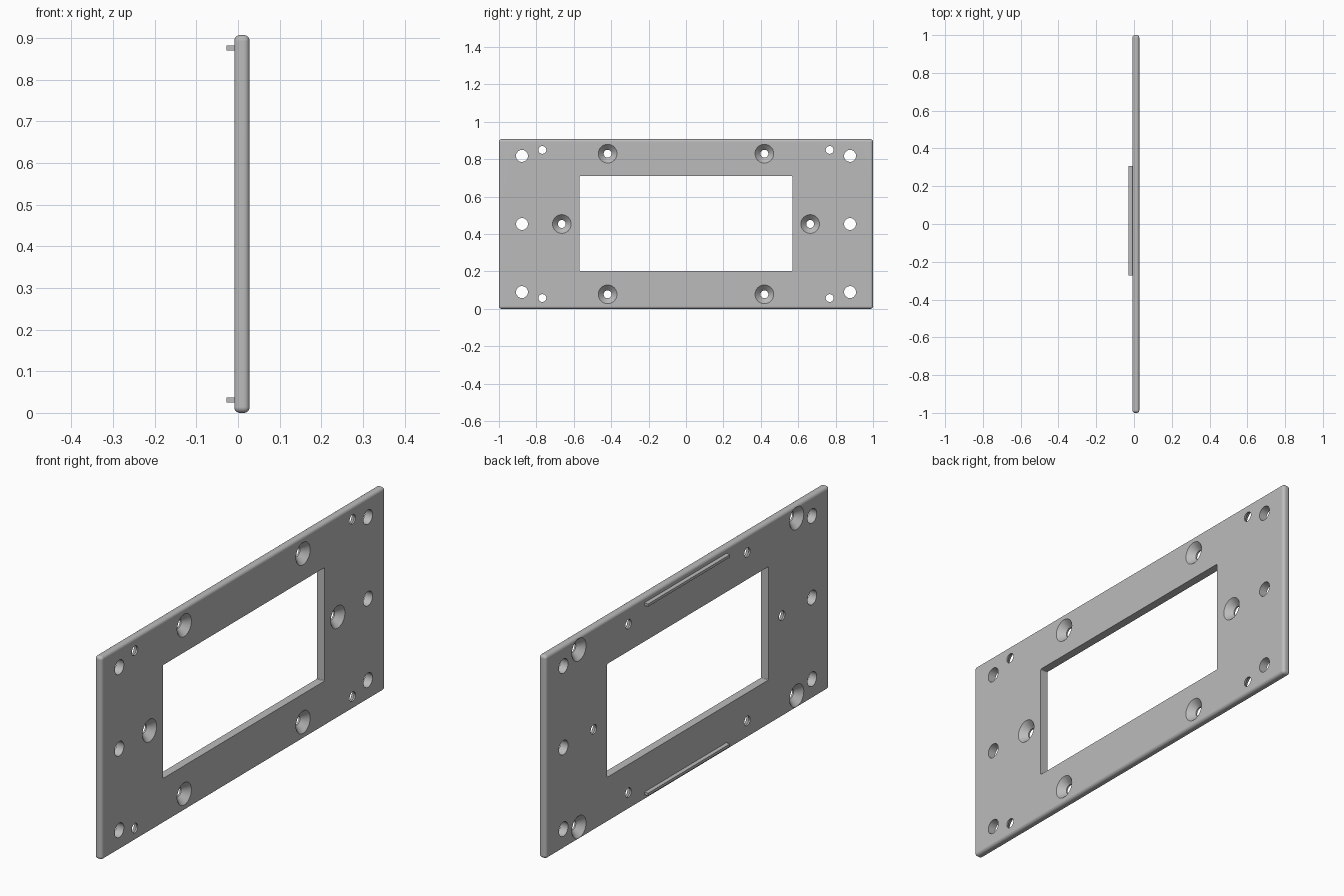
import bpy
import bmesh
from math import cos, sin, tau

if "Cube" in bpy.data.objects:
    bpy.data.objects.remove(bpy.data.objects["Cube"], do_unlink=True)

BACK, FRONT = -0.009, 0.028      # plate faces along x
HEIGHT = 0.907
MID = HEIGHT / 2

grey = bpy.data.materials.new("plain grey")
grey.use_nodes = True
colour = (0.5, 0.5, 0.5, 1)
grey.diffuse_color = colour
grey.node_tree.nodes["Principled BSDF"].inputs["Base Color"].default_value = colour


def add_box(bm, lo, hi):
    """Axis-aligned box between two corners."""
    verts = bmesh.ops.create_cube(bm, size=1)["verts"]
    for v in verts:
        v.co = [(a + b) / 2 + c * (b - a) for a, b, c in zip(lo, hi, v.co)]
    return verts


def add_bore(bm, y, z, profile, sides=40):
    """Closed solid of revolution along x from (x, radius) pairs."""
    rings = [[bm.verts.new((x, y + r * cos(tau * i / sides), z + r * sin(tau * i / sides)))
              for i in range(sides)] for x, r in profile]
    for a, b in zip(rings, rings[1:]):
        for i in range(sides):
            j = (i + 1) % sides
            bm.faces.new((a[i], b[i], b[j], a[j]))
    bm.faces.new(rings[0])
    bm.faces.new(rings[-1][::-1])


def finish(bm, name):
    bmesh.ops.recalc_face_normals(bm, faces=bm.faces)
    mesh = bpy.data.meshes.new(name)
    bm.to_mesh(mesh)
    bm.free()
    mesh.materials.append(grey)
    obj = bpy.data.objects.new(name, mesh)
    bpy.context.collection.objects.link(obj)
    return obj


# Plate with rounded outer edges
bm = bmesh.new()
add_box(bm, (BACK, -1, 0), (FRONT, 1, HEIGHT))
bmesh.ops.bevel(bm, geom=bm.edges[:], offset=0.014, segments=6, profile=0.5,
                affect='EDGES', clamp_overlap=True)
plate = finish(bm, "mounting_plate")

# Cutters: central opening, plain holes and countersunk holes
bm = bmesh.new()
opening = add_box(bm, (-0.1, -0.57, 0.203), (0.1, 0.57, 0.709))
corners = [e for e in bm.edges if abs(e.verts[0].co.x - e.verts[1].co.x) > 0.1]
bmesh.ops.bevel(bm, geom=corners, offset=0.005, segments=3, profile=0.5, affect='EDGES')

plain = [(-0.1, 0.032), (0.1, 0.032)]
sunk_front = [(-0.1, 0.021), (FRONT - 0.03, 0.021), (FRONT, 0.05), (0.1, 0.05)]
sunk_back = [(-0.1, 0.05), (BACK, 0.05), (BACK + 0.03, 0.021), (0.1, 0.021)]

for side in (-1, 1):
    add_bore(bm, side * 0.877, MID, plain)
    add_bore(bm, side * 0.664, MID, sunk_front)
    for up in (-1, 1):
        add_bore(bm, side * 0.877, MID + up * 0.364, plain)
        add_bore(bm, side * 0.419, MID + up * 0.376, sunk_front)
        add_bore(bm, side * 0.768, MID + up * 0.396, sunk_back)
cutter = finish(bm, "hole_cutter")
cutter.hide_render = True

cut = plate.modifiers.new("holes", 'BOOLEAN')
cut.operation = 'DIFFERENCE'
cut.solver = 'EXACT'
cut.object = cutter
bpy.ops.object.select_all(action='DESELECT')
plate.select_set(True)
bpy.context.view_layer.objects.active = plate
bpy.ops.object.modifier_apply(modifier=cut.name)
bpy.data.objects.remove(cutter, do_unlink=True)

# Smooth rounds and bores, flat faces kept clean
bpy.ops.object.shade_smooth_by_angle(angle=0.5)
weighted = plate.modifiers.new("clean normals", 'WEIGHTED_NORMAL')
weighted.keep_sharp = True

# Locating ribs on the rear face
for name, z in (("upper_rib", MID + 0.4225), ("lower_rib", MID - 0.4225)):
    bm = bmesh.new()
    add_box(bm, (-0.028, -0.272, z - 0.006), (BACK + 0.002, 0.307, z + 0.006))
    finish(bm, name)
